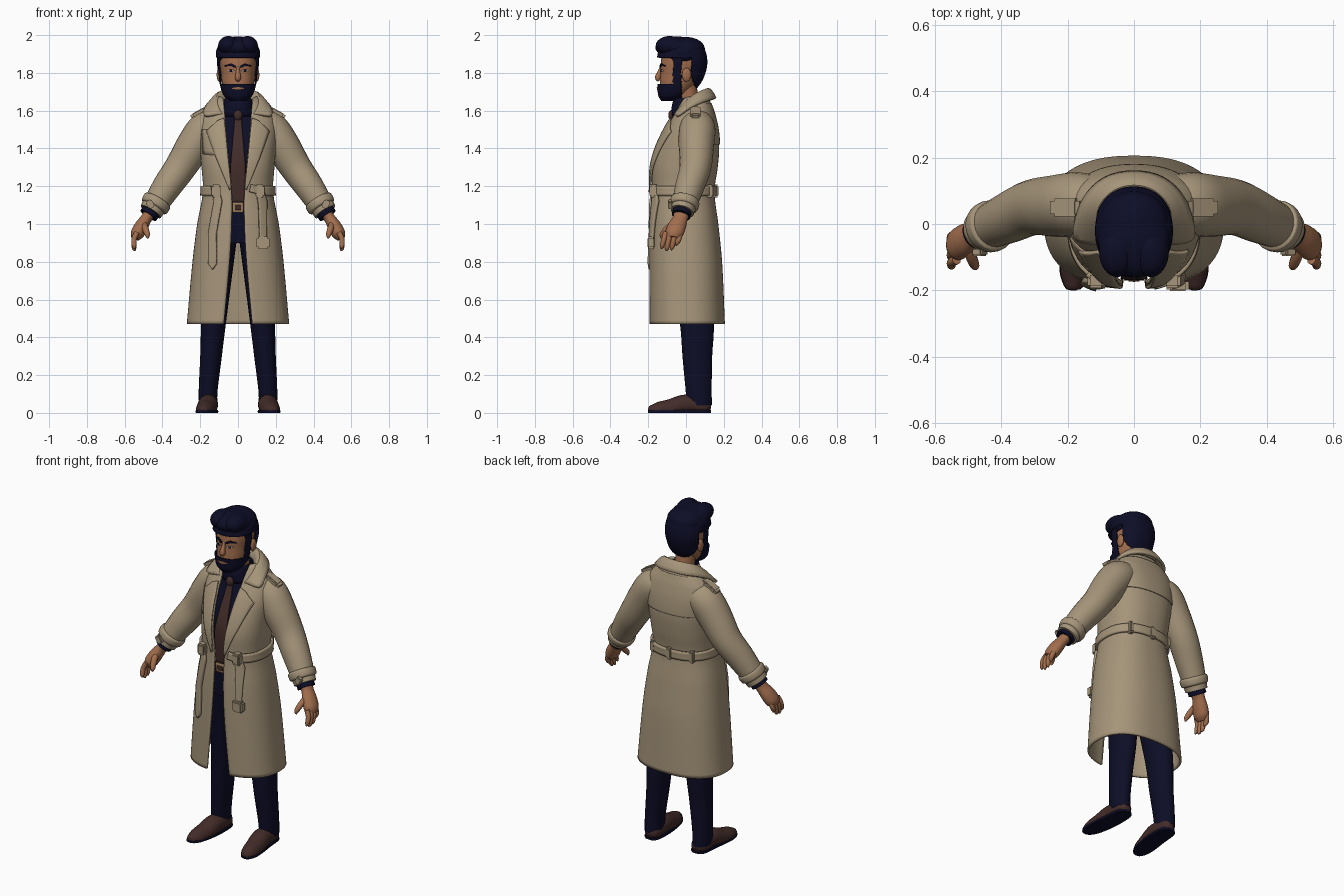
import bpy, bmesh, math
from mathutils import Vector

if "Cube" in bpy.data.objects:
    bpy.data.objects.remove(bpy.data.objects["Cube"])


def material(name, r, g, b):
    m = bpy.data.materials.new(name)
    m.use_nodes = True
    m.diffuse_color = (r, g, b, 1)
    m.node_tree.nodes["Principled BSDF"].inputs["Base Color"].default_value = (r, g, b, 1)
    m.node_tree.nodes["Principled BSDF"].inputs["Roughness"].default_value = 0.8
    return m


TAN = material("tan cloth", .38, .30, .195)
NAVY = material("dark navy", .004, .004, .02)
SKIN = material("skin", .36, .155, .075)
BROWN = material("dark brown", .055, .025, .022)
BRASS = material("buckle metal", .35, .22, .12)
WHITE = material("eye white", .55, .5, .45)


def finish(name, bm, mat, mirror=False, thick=0, subsurf=0, angle=40):
    bmesh.ops.recalc_face_normals(bm, faces=bm.faces)
    mesh = bpy.data.meshes.new(name)
    bm.to_mesh(mesh)
    bm.free()
    mesh.materials.append(mat)
    obj = bpy.data.objects.new(name, mesh)
    bpy.context.collection.objects.link(obj)
    bpy.ops.object.select_all(action='DESELECT')
    obj.select_set(True)
    bpy.context.view_layer.objects.active = obj
    bpy.ops.object.shade_smooth_by_angle(angle=math.radians(angle))
    if mirror:
        m = obj.modifiers.new("mirror", 'MIRROR')
        m.merge_threshold = .0005
    if subsurf:
        obj.modifiers.new("subsurf", 'SUBSURF').levels = subsurf
        obj.modifiers["subsurf"].render_levels = subsurf
    if thick:
        s = obj.modifiers.new("solidify", 'SOLIDIFY')
        s.thickness, s.offset = thick, 0
    return obj


def row_at(rows, key):
    """Smooth interpolation of table rows keyed on their first column."""
    key = min(max(key, rows[0][0]), rows[-1][0])
    i = max(k for k in range(len(rows) - 1) if rows[k][0] <= key)
    a, b = rows[i], rows[i + 1]
    p, q = rows[max(i - 1, 0)], rows[min(i + 2, len(rows) - 1)]
    h = b[0] - a[0]
    t = (key - a[0]) / h
    out = [key]
    for c in range(1, len(a)):
        ma = (b[c] - p[c]) / (b[0] - p[0]) * h
        mb = (q[c] - a[c]) / (q[0] - a[0]) * h
        out.append(a[c] * (2*t**3 - 3*t*t + 1) + ma * (t**3 - 2*t*t + t)
                   + b[c] * (3*t*t - 2*t**3) + mb * (t**3 - t*t))
    return out


def grid(bm, rows, closed=False, cap=False):
    vs = [[bm.verts.new(co) for co in r] for r in rows]
    n = len(vs[0])
    for a, b in zip(vs, vs[1:]):
        for j in range(n if closed else n - 1):
            k = (j + 1) % n
            bm.faces.new((a[j], a[k], b[k], b[j]))
    if cap:
        bm.faces.new(vs[0])
        bm.faces.new(vs[-1])


def shell(name, rings, mat, z0, z1, off=0, keep=None, thick=0, nz=40, n=96, p=2.4, cap=False):
    """Rounded loft over rings of (z, half width, front y, back y, front gap)."""
    rows = []
    for i in range(nz + 1):
        z, hw, yf, yb, gap = row_at(rings, z0 + (z1 - z0) * i / nz)
        t0 = math.asin(min(gap / hw, 1) ** (p / 2)) if gap > 0 else 0
        row = []
        for j in range(n):
            t = t0 + (2 * math.pi - 2 * t0) * j / (n - 1 if gap > 0 else n)
            s, c = math.sin(t), math.cos(t)
            x = math.copysign(abs(s) ** (2 / p), s) * (hw + off)
            y = (yf + yb) / 2 - math.copysign(abs(c) ** (2 / p), c) * ((yb - yf) / 2 + off)
            row.append((x, y, z))
        rows.append(row)
    bm = bmesh.new()
    grid(bm, rows, rings[0][4] <= 0, cap)
    if keep:
        bad = [f for f in bm.faces if not keep(*f.calc_center_median())]
        bmesh.ops.delete(bm, geom=bad, context='FACES')
    return finish(name, bm, mat, thick=thick)


def strip(name, rings, left, right, mat, off=.01, thick=.008, mirror=False, p=2.4):
    """Plate lying on the front of a loft, between two (x, z) edges."""
    def front(x, z):
        _, hw, yf, yb, _ = row_at(rings, z)
        bulge = max(1 - min(abs(x) / hw, 1) ** p, 0) ** (1 / p)
        return (x, (yf + yb) / 2 - (yb - yf) / 2 * bulge - off, z)
    rows, steps = [], 6
    for i in range((len(left) - 1) * steps + 1):
        k = min(i // steps, len(left) - 2)
        t = i / steps - k
        a = Vector(left[k]).lerp(Vector(left[k + 1]), t)
        b = Vector(right[k]).lerp(Vector(right[k + 1]), t)
        rows.append([front(*a.lerp(b, j / 6)) for j in range(7)])
    bm = bmesh.new()
    grid(bm, rows)
    return finish(name, bm, mat, mirror, thick)


def tube(name, pts, mat, sy=1, n=24, zlim=(-1, 9), steps=5, mirror=True):
    """Round loft along points of (x, y, z, radius)."""
    keyed = [(i, *q) for i, q in enumerate(pts)]
    path = [row_at(keyed, i / steps)[1:] for i in range((len(pts) - 1) * steps + 1)]
    rows = []
    for i, (x, y, z, r) in enumerate(path):
        d = (Vector(path[min(i + 1, len(path) - 1)][:3]) - Vector(path[max(i - 1, 0)][:3])).normalized()
        u = d.cross((1, 0, 0) if abs(d.y) > .8 else (0, 1, 0)).normalized()
        v = d.cross(u)
        ring = []
        for j in range(n):
            a = 2 * math.pi * j / n
            o = (u * math.cos(a) + v * math.sin(a)) * r
            ring.append((x + o.x, y + o.y * sy, min(max(z + o.z, zlim[0]), zlim[1])))
        rows.append(ring)
    bm = bmesh.new()
    grid(bm, rows, True, True)
    return finish(name, bm, mat, mirror, angle=60)


def blob(name, loc, size, mat, mirror=False):
    bm = bmesh.new()
    bmesh.ops.create_uvsphere(bm, u_segments=32, v_segments=18, radius=1)
    for v in bm.verts:
        v.co = Vector(loc) + Vector([a * b for a, b in zip(v.co, size)])
    return finish(name, bm, mat, mirror, angle=80)


def block(name, loc, size, mat, tilt=0, mirror=False):
    bm = bmesh.new()
    bmesh.ops.create_cube(bm, size=1)
    bmesh.ops.bevel(bm, geom=bm.edges[:], offset=.15, segments=2, affect='EDGES')
    for v in bm.verts:
        x, y, z = [a * b for a, b in zip(v.co, size)]
        c, s = math.cos(tilt), math.sin(tilt)
        v.co = Vector(loc) + Vector((x * c + z * s, y, z * c - x * s))
    return finish(name, bm, mat, mirror)


# Coat body
COAT = [(.47, .265, -.19, .20, .075), (.8, .235, -.19, .185, .045), (1.0, .21, -.185, .165, .034),
        (1.17, .18, -.175, .145, .034), (1.3, .187, -.175, .162, .045), (1.4, .195, -.15, .17, .055),
        (1.5, .2, -.105, .163, .064), (1.58, .18, -.06, .145, .07), (1.63, .14, -.035, .128, .075),
        (1.67, .1, -.02, .115, .08)]
shell("coat_body", COAT, TAN, .47, 1.67, thick=.012, nz=60)
shell("back_yoke", COAT, TAN, 1.42, 1.64, off=.008, thick=.006, keep=lambda x, y, z: y > .06)
shell("coat_belt", COAT, TAN, 1.15, 1.2, off=.012, thick=.014, nz=4,
      keep=lambda x, y, z: y > 0 or abs(x) > .1)
block("back_belt_loop", (0, .16, 1.175), (.03, .022, .07), TAN)
block("side_belt_loop", (.13, .125, 1.175), (.025, .035, .07), TAN, mirror=True)

# Lapels, collar, chest flap and shoulder straps
strip("lapels", COAT, [(.074, 1.56), (.066, 1.5), (.052, 1.35), (.035, 1.19)],
      [(.11, 1.545), (.165, 1.49), (.115, 1.35), (.045, 1.18)], TAN, .016, .01, True)
strip("chest_flap", COAT, [(-.19, 1.5), (-.185, 1.37)], [(-.1, 1.5), (-.08, 1.36)], TAN, .01)
stand = [(0, .095, 1.66), (.05, .085, 1.655), (.085, .045, 1.64), (.085, 0, 1.6), (.07, -.045, 1.56)]
roll = [(0, .12, 1.74), (.06, .105, 1.735), (.108, .055, 1.715), (.11, -.005, 1.665), (.085, -.06, 1.59)]
fall = [(0, .16, 1.665), (.09, .145, 1.66), (.155, .08, 1.645), (.178, 0, 1.605), (.19, -.055, 1.56)]
bm = bmesh.new()
grid(bm, [stand, roll, fall])
finish("collar", bm, TAN, True, .016, 2, 80)
block("shoulder_strap", (.205, .05, 1.592), (.1, .055, .022), TAN, .5, True)

# Hanging belt ends
strip("belt_end_right", COAT, [(-.14, 1.2), (-.125, 1.12), (-.155, .95), (-.155, .79), (-.135, .76)],
      [(-.105, 1.2), (-.085, 1.12), (-.115, .95), (-.113, .79), (-.133, .76)], TAN, .02, .016)
strip("belt_end_left", COAT, [(.06, 1.17), (.1, 1.16), (.11, 1.1), (.115, .9)],
      [(.07, 1.21), (.13, 1.195), (.15, 1.12), (.148, .9)], TAN, .02, .016)
block("belt_tip", (.132, -.185, .9), (.068, .035, .065), TAN)
block("belt_knot", (.115, -.17, 1.175), (.05, .045, .07), TAN, mirror=True)

# Sleeves and cuffs
tube("sleeves", [(.11, .06, 1.52, .085), (.17, .06, 1.5, .096), (.23, .055, 1.42, .094),
     (.305, .05, 1.3, .084), (.375, .02, 1.2, .077), (.44, -.01, 1.1, .066), (.462, -.02, 1.065, .062)], TAN)
tube("cuff_straps", [(.422, -.003, 1.128, .068), (.427, -.005, 1.12, .078), (.443, -.011, 1.096, .076),
     (.448, -.013, 1.088, .066)], TAN)
block("cuff_buckle", (.465, -.085, 1.105), (.035, .022, .045), TAN, .5, True)
tube("shirt_cuffs", [(.455, -.018, 1.075, .05), (.475, -.026, 1.045, .05)], NAVY)

# Hands
tube("palms", [(.465, -.022, 1.06, .033), (.485, -.03, 1.03, .03), (.51, -.047, .99, .036),
     (.532, -.062, .95, .036), (.545, -.07, .925, .024)], SKIN, 1.35)
for i, (y, tip) in enumerate([(-.03, .885), (-.056, .862), (-.083, .858), (-.108, .87)]):
    tube("finger_%d" % (i + 1), [(.535, y, .955, .014), (.55, y - .008, .92, .014),
         (.55, y - .018, tip + .015, .012), (.545, y - .022, tip, .004)], SKIN, n=12)
tube("thumbs", [(.5, -.06, 1.005, .018), (.49, -.1, .975, .017), (.48, -.125, .945, .014),
     (.478, -.132, .925, .005)], SKIN, n=12)

# Shirt, tie and trouser belt
SHIRT = [(.9, .14, -.13, .12, 0), (1.08, .14, -.145, .11, 0), (1.3, .15, -.152, .13, 0),
         (1.4, .16, -.128, .14, 0), (1.5, .16, -.085, .13, 0), (1.58, .13, -.058, .11, 0), (1.63, .07, -.05, .09, 0)]
shell("shirt", SHIRT, NAVY, .9, 1.63, cap=True)
NECKBAND = [(1.57, .085, -.07, .09, 0), (1.62, .075, -.072, .085, 0), (1.665, .068, -.06, .08, 0)]
shell("shirt_collar", NECKBAND, NAVY, 1.57, 1.665, thick=.008, nz=6)
strip("tie", SHIRT, [(-.016, 1.57), (-.02, 1.53), (-.04, 1.3), (-.036, 1.1)],
      [(.016, 1.57), (.02, 1.53), (.04, 1.3), (.036, 1.1)], BROWN, .012)
blob("tie_knot", (0, -.076, 1.575), (.023, .018, .028), BROWN)
shell("trouser_belt", SHIRT, BROWN, 1.07, 1.105, off=.01, thick=.006, nz=4)
strip("buckle", SHIRT, [(-.03, 1.115), (-.03, 1.06)], [(.03, 1.115), (.03, 1.06)], BRASS, .02)
strip("buckle_centre", SHIRT, [(-.017, 1.1), (-.017, 1.075)], [(.017, 1.1), (.017, 1.075)], BROWN, .024)

# Trousers and shoes
tube("trouser_legs", [(.158, .07, .04, .049), (.158, .067, .12, .05), (.143, .06, .3, .057),
     (.13, .058, .47, .065), (.105, .03, .75, .076), (.08, .0, .97, .08)], NAVY, 1.38)
shoe = [(.155, .132, .03, .02), (.155, .1, .035, .045), (.158, 0, .045, .052), (.168, -.08, .02, .053),
        (.178, -.15, .012, .045), (.185, -.19, .015, .025), (.186, -.2, .015, .008)]
tube("shoes", shoe, BROWN, zlim=(.012, .2))
tube("soles", [(x, y, .007, r + .002) for x, y, z, r in shoe], NAVY, zlim=(0, .014))

# Head, hair and beard
HEAD = [(1.655, .03, -.12, -.06, 0), (1.68, .062, -.134, -.01, 0), (1.74, .083, -.138, .05, 0),
        (1.8, .09, -.135, .08, 0), (1.86, .096, -.133, .09, 0), (1.92, .085, -.12, .078, 0),
        (1.955, .058, -.09, .05, 0), (1.97, .02, -.04, .01, 0)]
tube("neck", [(0, .025, 1.56, .06), (0, .012, 1.66, .055), (0, -.005, 1.77, .055)], SKIN, mirror=False)
shell("head", HEAD, SKIN, 1.655, 1.97, p=2.2, cap=True)
shell("hair", HEAD, NAVY, 1.715, 1.97, off=.016, thick=.014, nz=60, p=2.2, cap=True,
      keep=lambda x, y, z: z > 1.88 or y > .03 + max(0, 1.78 - z) * .4)
blob("hair_top", (0, -.05, 1.935), (.108, .112, .058), NAVY)
blob("hair_crown", (0, .0, 1.925), (.105, .1, .065), NAVY)
blob("hair_wave", (.05, -.085, 1.945), (.055, .075, .05), NAVY, True)
blob("hair_side", (.075, -.02, 1.905), (.042, .075, .05), NAVY, True)
shell("beard", HEAD, NAVY, 1.655, 1.89, off=.009, thick=.008, nz=60, p=2.2, cap=True,
      keep=lambda x, y, z: y < -.025 and (z < 1.742 or y > -.068))
blob("ears", (.099, .003, 1.79), (.014, .024, .037), SKIN, True)

# Face details
tube("nose", [(0, -.128, 1.835, .007), (0, -.14, 1.805, .011), (0, -.148, 1.775, .016), (0, -.14, 1.76, .01)],
     SKIN, n=16, mirror=False)
strip("eyebrows", HEAD, [(.014, 1.838), (.04, 1.85), (.068, 1.84)],
      [(.014, 1.826), (.04, 1.838), (.068, 1.834)], NAVY, .004, .006, True, 2.2)
strip("eyes", HEAD, [(.02, 1.812), (.037, 1.819), (.055, 1.812)],
      [(.02, 1.81), (.037, 1.804), (.055, 1.81)], WHITE, .002, .004, True, 2.2)
strip("pupils", HEAD, [(.031, 1.817), (.044, 1.817)], [(.031, 1.805), (.044, 1.805)],
      NAVY, .004, .004, True, 2.2)
strip("mouth", HEAD, [(-.032, 1.72), (0, 1.726), (.032, 1.72)],
      [(-.032, 1.716), (0, 1.71), (.032, 1.716)], SKIN, .014, .006, p=2.2)
